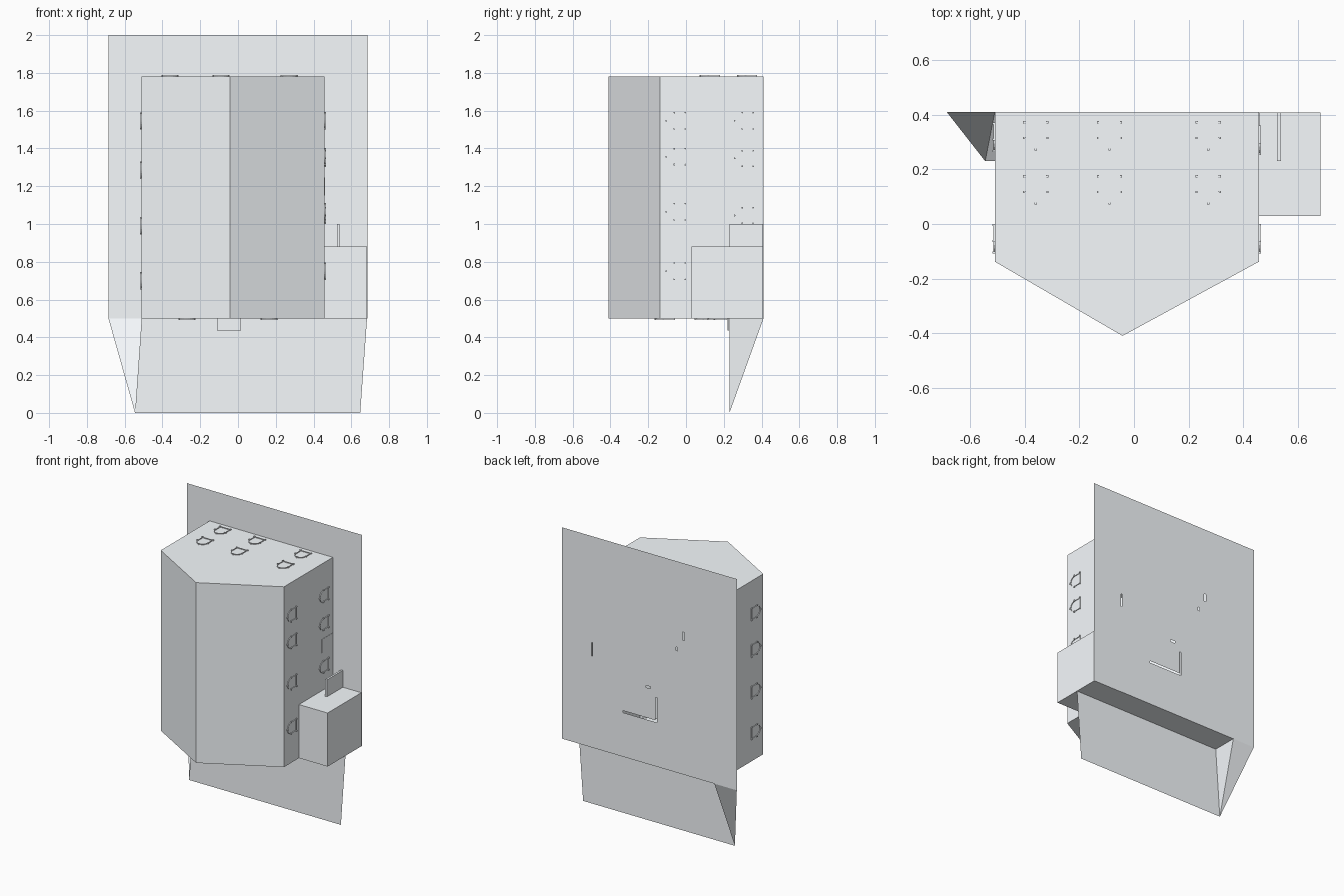
import bpy, math
from mathutils import Vector

if "Cube" in bpy.data.objects:
    bpy.data.objects.remove(bpy.data.objects["Cube"])

# Pale blue-grey paint shared by every part
paint = bpy.data.materials.new("pale_blue_grey")
paint.diffuse_color = (0.93, 0.965, 0.99, 1)
paint.use_nodes = True
paint.node_tree.nodes["Principled BSDF"].inputs["Base Color"].default_value = paint.diffuse_color


def mesh_object(name, verts, faces):
    me = bpy.data.meshes.new(name)
    me.from_pydata([tuple(v) for v in verts], [], faces)
    me.update()
    me.materials.append(paint)
    ob = bpy.data.objects.new(name, me)
    bpy.context.collection.objects.link(ob)
    return ob


def box(name, x0, x1, y0, y1, z0, z1):
    verts = [(x, y, z) for z in (z0, z1) for x, y in ((x0, y0), (x1, y0), (x1, y1), (x0, y1))]
    faces = [(3, 2, 1, 0), (4, 5, 6, 7)] + [(i, (i + 1) % 4, (i + 1) % 4 + 4, i + 4) for i in range(4)]
    return mesh_object(name, verts, faces)


def arch(half, height, sill, steps=8):
    """Outline of a round-topped window, starting at the sill."""
    pts = [(-half, sill), (half, sill)]
    for i in range(steps + 1):
        a = math.pi * i / steps
        pts.append((half * math.cos(a), height - half + half * math.sin(a)))
    return pts


def window(name, sill, normal):
    """Raised arched frame with corner tabs; the house's own up direction is -y."""
    n, up, o = Vector(normal), Vector((0, -1, 0)), Vector(sill)
    side = up.cross(n)
    outer, inner = arch(0.041, 0.098, -0.001), arch(0.037, 0.094, 0.003)
    c = len(outer)
    verts = [o + side * u + up * v + n * d
             for loop, d in ((outer, -0.002), (outer, 0.005), (inner, 0.005), (inner, -0.002))
             for u, v in loop]
    faces = [(r * c + i, r * c + (i + 1) % c, (r + 1) * c + (i + 1) % c, (r + 1) * c + i)
             for r in range(3) for i in range(c)]
    mesh_object(name, verts, faces)
    for u, v in ((-0.042, 0), (0.042, 0), (-0.042, 0.058), (0.042, 0.058), (0, 0.1)):
        a = o + side * (u - 0.004) + up * (v - 0.004) - n * 0.001
        b = o + side * (u + 0.004) + up * (v + 0.004) + n * 0.008
        lo, hi = [min(p) for p in zip(a, b)], [max(p) for p in zip(a, b)]
        box(name + "_tab", lo[0], hi[0], lo[1], hi[1], lo[2], hi[2])


# House body with gable roof, lying on its back, open towards the ground sheet
L, R, BACK = -0.51, 0.458, 0.41
profile = [(L, BACK), (L, -0.138), (-0.042, -0.41), (R, -0.138), (R, BACK)]
verts = [(x, y, z) for z in (0.5, 1.78) for x, y in profile]
faces = [(4, 3, 2, 1, 0), (5, 6, 7, 8, 9)] + [(i, i + 1, i + 6, i + 5) for i in range(4)]
mesh_object("house_body", verts, faces)

# Ground sheet behind the house, with narrow slots through it
slots = [(-0.06, 0.207, 0.813, 0.827), (-0.06, -0.047, 0.813, 0.99), (-0.275, -0.26, 1.455, 1.51),
         (-0.22, -0.207, 1.365, 1.39), (-0.01, 0.028, 1.04, 1.055), (0.448, 0.456, 1.15, 1.245)]
xs = sorted({-0.686, 0.686} | {v for s in slots for v in s[:2]})
zs = sorted({0.5, 2.0} | {v for s in slots for v in s[2:]})
nx = len(xs)
cells = []
for j in range(len(zs) - 1):
    for i in range(nx - 1):
        cx, cz = (xs[i] + xs[i + 1]) / 2, (zs[j] + zs[j + 1]) / 2
        if not any(a < cx < b and c < cz < d for a, b, c, d in slots):
            k = j * nx + i
            cells.append((k, k + 1, k + nx + 1, k + nx))
mesh_object("ground_sheet", [(x, 0.41, z) for z in zs for x in xs], cells)

# Sloped apron below, open at the right end
mesh_object("apron",
            [(L, 0.23, 0.5), (0.683, 0.23, 0.5), (0.647, 0.23, 0), (-0.545, 0.23, 0),
             (L, 0.41, 0.5), (-0.686, 0.41, 0.5)],
            [(0, 3, 2, 1), (0, 4, 3), (4, 5, 3)])

# Side extension, its low wall, side door and entrance canopy
box("side_extension", R - 0.001, 0.683, 0.03, 0.408, 0.5, 0.88)
box("low_wall", 0.524, 0.538, 0.23, 0.408, 0.87, 1.0)
box("side_door", R - 0.001, R + 0.002, 0.285, 0.409, 1.15, 1.245)
box("entrance_canopy", -0.11, 0.015, 0.221, 0.227, 0.435, 0.502)

# Windows on the gable ends
for x in (-0.36, -0.09, 0.272):
    for y in (0.373, 0.175):
        window("upper_gable_window", (x, y, 1.78), (0, 0, 1))
for x, y in ((-0.27, 0.15), (0.165, 0.215), (-0.27, -0.063), (0.165, -0.063)):
    window("lower_gable_window", (x, y, 0.5), (0, 0, -1))

# Windows on the side walls
for z in (1.547, 1.357, 1.065, 0.75):
    window("right_window", (R, -0.004, z), (1, 0, 0))
for z in (1.547, 1.347, 1.045):
    window("right_window", (R, 0.357, z), (1, 0, 0))
for z in (1.545, 1.285, 0.99, 0.70):
    for y in (0.368, -0.004):
        window("left_window", (L, y, z), (-1, 0, 0))
